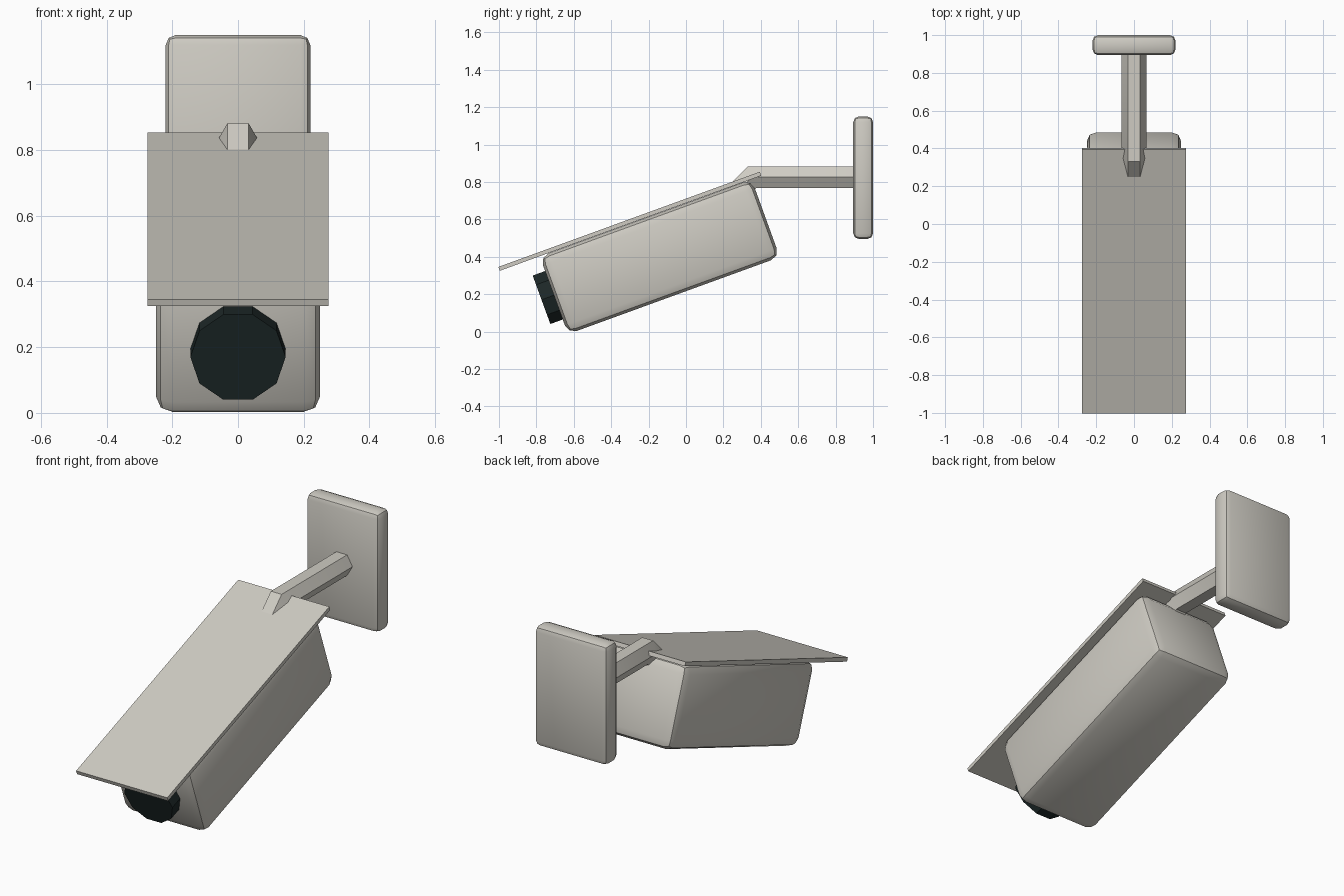
import bpy, bmesh, math
from mathutils import Matrix, Vector

cube = bpy.data.objects.get("Cube")
if cube:
    bpy.data.objects.remove(cube, do_unlink=True)


def material(name, rgb):
    m = bpy.data.materials.new(name)
    m.use_nodes = True
    m.diffuse_color = (*rgb, 1)
    m.node_tree.nodes["Principled BSDF"].inputs["Base Color"].default_value = (*rgb, 1)
    return m


casing = material("warm grey casing", (0.62, 0.60, 0.545))
dark = material("dark lens", (0.012, 0.021, 0.021))


def finish(name, bm, mat, matrix=Matrix()):
    bmesh.ops.recalc_face_normals(bm, faces=bm.faces)
    mesh = bpy.data.meshes.new(name)
    bm.to_mesh(mesh)
    bm.free()
    mesh.materials.append(mat)
    ob = bpy.data.objects.new(name, mesh)
    bpy.context.collection.objects.link(ob)
    ob.matrix_world = matrix
    bpy.ops.object.select_all(action='DESELECT')
    ob.select_set(True)
    bpy.context.view_layer.objects.active = ob
    bpy.ops.object.shade_smooth_by_angle(angle=math.radians(30))
    return ob


def box(name, size, center, mat, bevel=0, matrix=Matrix()):
    bm = bmesh.new()
    bmesh.ops.create_cube(bm, size=1, matrix=Matrix.Translation(center) @ Matrix.Diagonal((*size, 1)))
    if bevel:
        bmesh.ops.bevel(bm, geom=bm.edges[:], offset=bevel, segments=2,
                        profile=0.5, affect='EDGES')
    return finish(name, bm, mat, matrix)


# Tilted camera housing, sun hood and lens share one frame
tilt = Matrix.Translation((0, -0.14, 0.4)) @ Matrix.Rotation(math.radians(20), 4, 'X')
box("camera_body", (0.5, 1.205, 0.442), (0, 0, 0), casing, 0.05, tilt)
box("sun_hood", (0.55, 1.487, 0.022), (0, -0.086, 0.233), casing, 0, tilt)

bm = bmesh.new()
bmesh.ops.create_cone(bm, cap_ends=True, segments=10, radius1=0.145, radius2=0.145, depth=0.12,
                      matrix=Matrix.Translation((0, -0.613, 0)) @ Matrix.Rotation(math.pi / 2, 4, 'X')
                      @ Matrix.Rotation(math.pi / 2, 4, 'Z'))
finish("lens", bm, dark, tilt)

# Wall plate
box("wall_plate", (0.44, 0.106, 0.655), (0, 0.947, 0.8225), casing, 0.03)

# Hexagonal arm that bends down into the housing
bm = bmesh.new()
rings = []
for y, z, up in ((0.91, 0.825, (-0.0, 1)), (0.353, 0.825, (-0.414, 1)), (0.2, 0.672, (-0.707, 0.707))):
    ring = []
    for i in range(6):
        a = i * math.pi / 3
        h = 0.065 * math.sin(a)
        ring.append(bm.verts.new(Vector((0.065 * math.cos(a), y + h * up[0], z + h * up[1]))))
    rings.append(ring)
for r, s in zip(rings, rings[1:]):
    for i in range(6):
        j = (i + 1) % 6
        bm.faces.new((r[i], r[j], s[j], s[i]))
bm.faces.new(rings[0])
bm.faces.new(rings[-1])
finish("support_arm", bm, casing)
